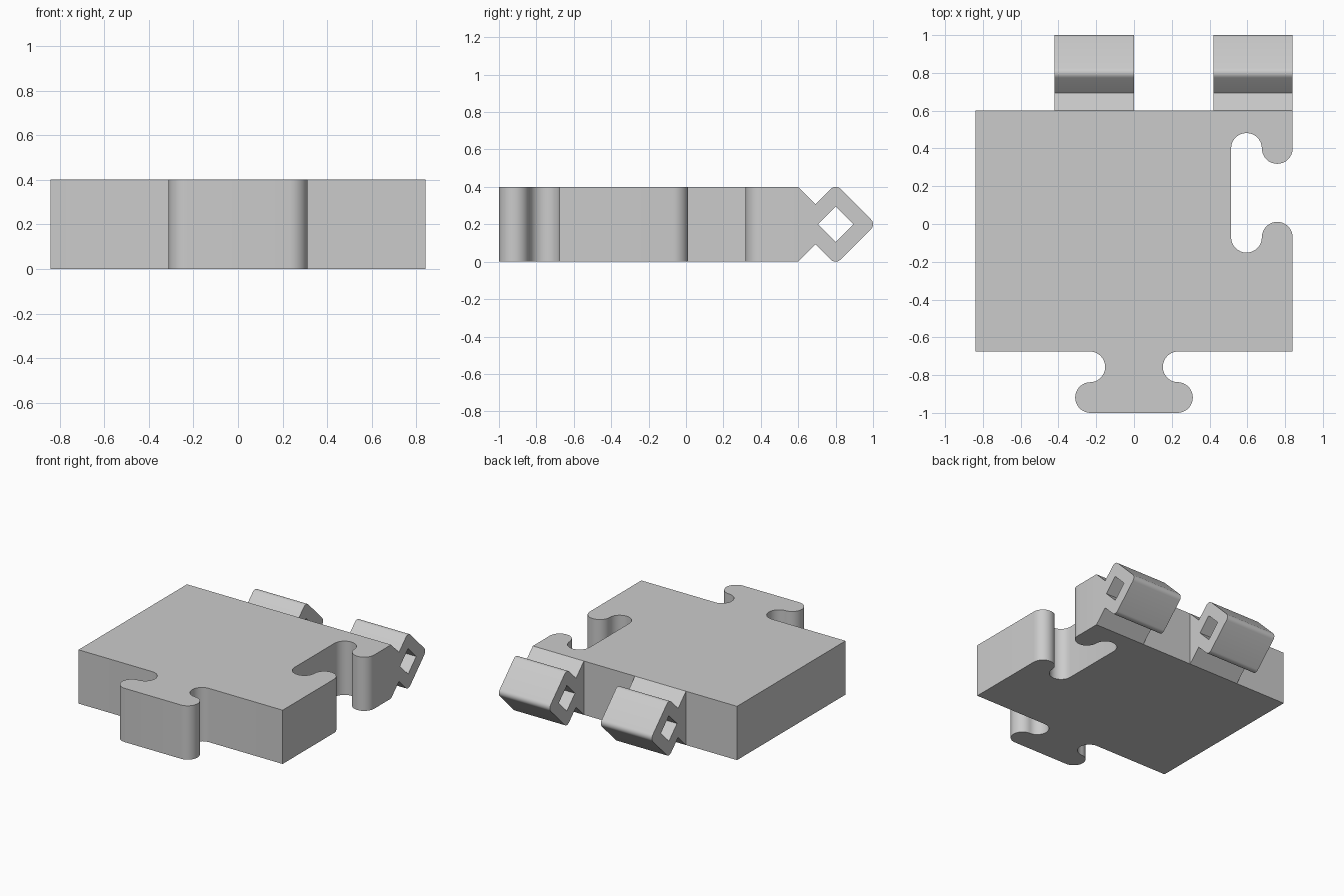
import bpy
import bmesh
from math import cos, sin, radians
from mathutils import Vector

if "Cube" in bpy.data.objects:
    bpy.data.objects.remove(bpy.data.objects["Cube"])

# Single flat colour
grey = bpy.data.materials.new("light_grey")
grey.use_nodes = True
COLOUR = (0.6, 0.6, 0.6, 1)
grey.diffuse_color = COLOUR
grey.node_tree.nodes["Principled BSDF"].inputs["Base Color"].default_value = COLOUR


def arc(cx, cy, r, start, end, steps=16):
    """Points along an arc, angles in degrees."""
    angles = [radians(start + (end - start) * i / steps) for i in range(steps + 1)]
    return [(cx + r * cos(a), cy + r * sin(a)) for a in angles]


def prism(name, loops, place, sweep):
    """Fill the outline (and any holes), then extrude it along sweep."""
    bm = bmesh.new()
    edges = []
    for loop in loops:
        verts = [bm.verts.new(place(a, b)) for a, b in loop]
        edges += [bm.edges.new((v, verts[i - 1])) for i, v in enumerate(verts)]
    bmesh.ops.triangle_fill(bm, edges=edges, use_beauty=True)
    ext = bmesh.ops.extrude_face_region(bm, geom=bm.faces[:], use_keep_orig=True)
    moved = [g for g in ext["geom"] if isinstance(g, bmesh.types.BMVert)]
    bmesh.ops.translate(bm, verts=moved, vec=Vector(sweep))
    bmesh.ops.recalc_face_normals(bm, faces=bm.faces[:])
    mesh = bpy.data.meshes.new(name)
    bm.to_mesh(mesh)
    bm.free()
    mesh.materials.append(grey)
    obj = bpy.data.objects.new(name, mesh)
    bpy.context.collection.objects.link(obj)
    bpy.ops.object.select_all(action="DESELECT")
    obj.select_set(True)
    bpy.context.view_layer.objects.active = obj
    bpy.ops.object.shade_smooth_by_angle(angle=radians(30))
    return obj


W, BACK, FRONT, H = 0.84, 0.6, -0.675, 0.4
R = 0.0815

# Interlocking plate: front tab, socket in the left side
neck_y, head_y = FRONT - R, -1 + R
low, high = -0.07, 0.4
lip_x, slot_x = W - R, W - 3 * R
outline = [(-W, FRONT)]
outline += arc(-0.234, neck_y, R, 90, -90)
outline += arc(-0.23, head_y, R, 90, 270)[1:]
outline += arc(0.23, head_y, R, -90, 90)
outline += arc(0.234, neck_y, R, 270, 90)[1:]
outline += [(W, FRONT)]
outline += arc(lip_x, low, R, 0, 180)
outline += arc(slot_x, low, R, 0, -180)[1:]
outline += arc(slot_x, high, R, 180, 0)
outline += arc(lip_x, high, R, 180, 360)[1:]
outline += [(W, BACK), (-W, BACK)]
prism("puzzle_plate", [outline], lambda x, y: (x, y, 0), (0, 0, H))

# Diamond hinge knuckles on the back edge, each with a square pin hole
cy, cz, tip, r = 0.8, 0.2, 0.164, 0.036
waist = 0.0925
profile = [(BACK, 0), (BACK + waist, waist)]
profile += arc(cy, cz - tip, r, 225, 315, 6)
profile += arc(cy + tip, cz, r, -45, 45, 6)
profile += arc(cy, cz + tip, r, 45, 135, 6)
profile += [(BACK + waist, H - waist), (BACK, H)]
hole = arc(cy, cz, 0.095, 0, 270, 3)
for name, x in (("right_hinge_knuckle", -W / 2), ("left_hinge_knuckle", W / 2)):
    prism(name, [profile, hole], lambda y, z: (x, y, z), (W / 2, 0, 0))
